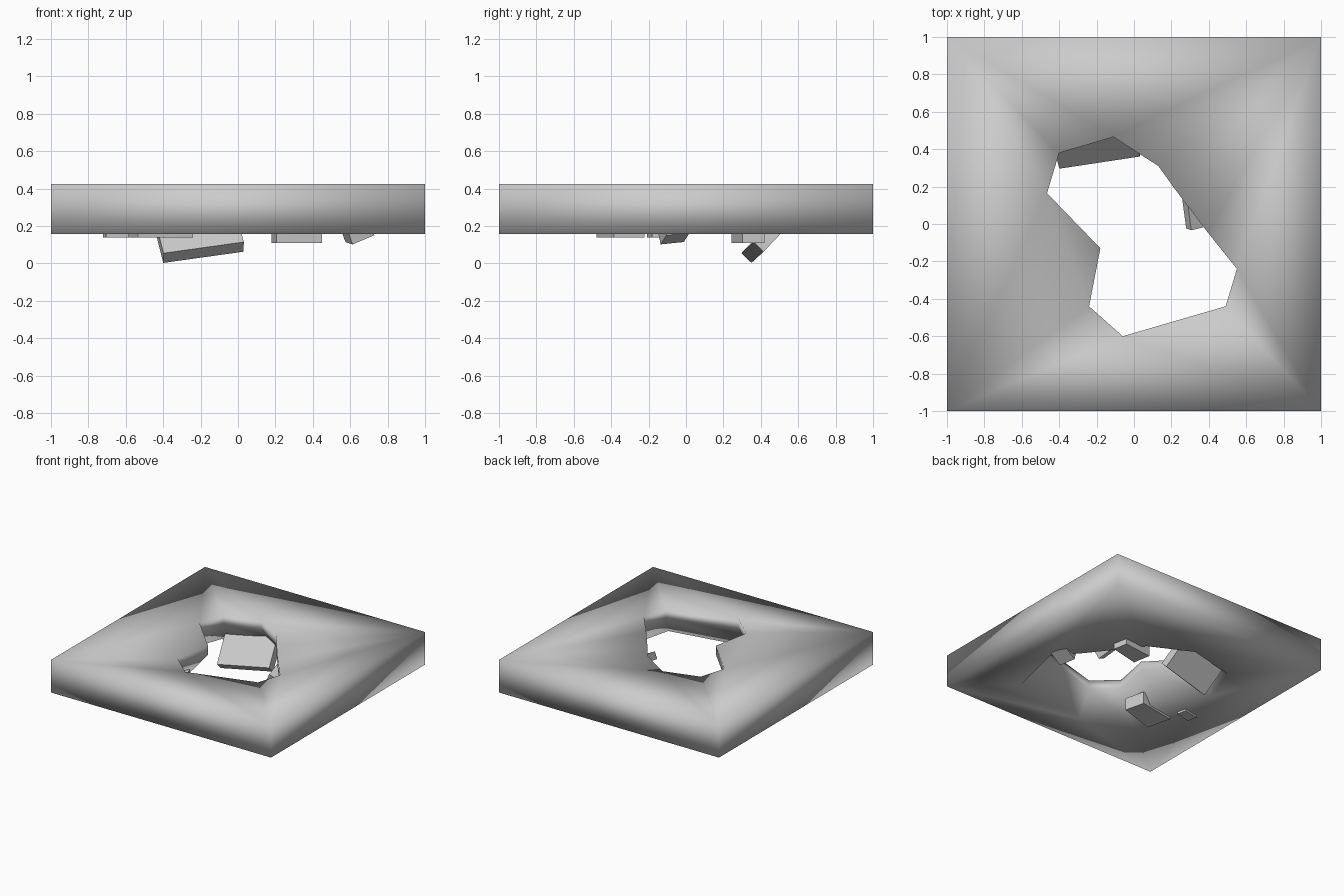
import bpy, bmesh
from math import radians
from mathutils import Matrix, Vector, Euler

if "Cube" in bpy.data.objects:
    bpy.data.objects.remove(bpy.data.objects["Cube"])

Z0, ZM, Z1 = 0.157, 0.355, 0.425

# Broken hole outline: at the top surface, and wider where it breaks out below
top_hole = [(-.40, .38), (-.11, .465), (.13, .31), (.22, .185), (.39, -.04), (.55, -.24),
            (.49, -.44), (-.06, -.60), (-.24, -.44), (-.18, -.13), (-.465, .165)]
low_hole = [(-.50, .50), (-.10, .60), (.24, .43), (.35, .28), (.53, .05), (.70, -.15),
            (.59, -.61), (-.08, -.73), (-.38, -.49), (-.35, -.14), (-.62, .17)]
square = [(-1, -1), (1, -1), (1, 1), (-1, 1)]


def finish(name, bm, smooth):
    bmesh.ops.recalc_face_normals(bm, faces=bm.faces[:])
    me = bpy.data.meshes.new(name)
    bm.to_mesh(me)
    bm.free()
    ob = bpy.data.objects.new(name, me)
    bpy.context.collection.objects.link(ob)
    for p in me.polygons:
        p.use_smooth = smooth
    return ob


def loop(bm, pts, z):
    vs = [bm.verts.new((x, y, z)) for x, y in pts]
    es = [bm.edges.new((vs[i - 1], vs[i])) for i in range(len(vs))]
    return vs, es


def walls(bm, a, b):
    for i in range(len(a)):
        bm.faces.new((a[i - 1], a[i], b[i], b[i - 1]))


# Ceiling slab with a flared, broken hole
bm = bmesh.new()
ot, ote = loop(bm, square, Z1)
ob_, obe = loop(bm, square, Z0)
ht, hte = loop(bm, top_hole, Z1)
hm, hme = loop(bm, top_hole, ZM)
hb, hbe = loop(bm, low_hole, Z0)
bmesh.ops.triangle_fill(bm, edges=ote + hte, use_beauty=True, normal=(0, 0, 1))
bmesh.ops.triangle_fill(bm, edges=obe + hbe, use_beauty=True, normal=(0, 0, -1))
walls(bm, ot, ob_)
walls(bm, ht, hm)
walls(bm, hm, hb)
finish("broken_slab", bm, True)


# Rubble chunk: a slightly tapered box
def chunk(name, loc, size, rot=(0, 0, 0), taper=1.0):
    bm = bmesh.new()
    bmesh.ops.create_cube(bm, size=1)
    for v in bm.verts:
        if v.co.x > 0:
            v.co.y *= taper
        v.co = Vector(a * b for a, b in zip(v.co, size))
    m = Matrix.Translation(loc) @ Euler([radians(r) for r in rot]).to_matrix().to_4x4()
    bm.transform(m)
    finish(name, bm, False)


chunk("chunk_left", (-.41, -.34, .19), (.31, .21, .10), (0, 0, 14), .8)
chunk("chunk_far_left", (-.65, -.155, .18), (.13, .08, .08), (0, 0, 12))
chunk("chunk_back_right", (.315, .34, .155), (.25, .15, .09), (0, 0, 10), .8)
chunk("chunk_right", (.64, -.065, .165), (.13, .13, .07), (6, -22, 15))
chunk("chunk_edge", (.31, .08, .27), (.07, .21, .06), (15, 25, 14))

# Large slab fragment hanging from the back edge of the hole
o = Vector((-.40, .35, .003))
u = Vector((.43, .065, .06))
v = Vector((-.05, .19, .20))
w = u.cross(v).normalized() * .075
bm = bmesh.new()
bmesh.ops.create_cube(bm, size=1)
for p in bm.verts:
    c = p.co + Vector((.5, .5, .5))
    p.co = o + u * c.x + v * c.y + w * c.z
finish("hanging_fragment", bm, False)
